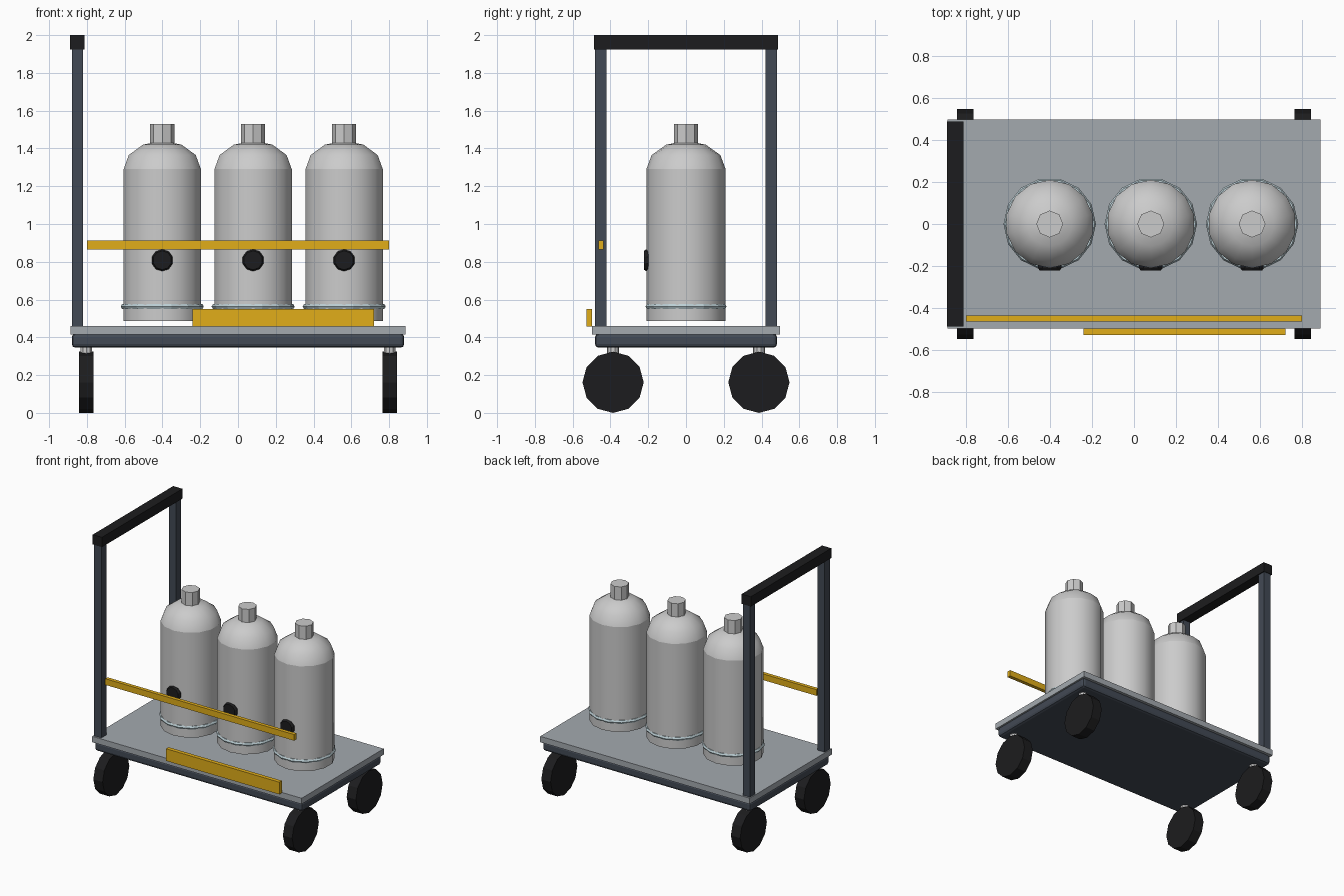
import bpy, bmesh
from math import sin, cos, pi

if "Cube" in bpy.data.objects:
    bpy.data.objects.remove(bpy.data.objects["Cube"])


def material(name, rgb):
    m = bpy.data.materials.new(name)
    m.diffuse_color = (*rgb, 1)
    m.use_nodes = True
    m.node_tree.nodes["Principled BSDF"].inputs["Base Color"].default_value = m.diffuse_color
    return m


STEEL = material("dark_steel", (0.055, 0.068, 0.09))
DECK = material("deck_grey", (0.37, 0.40, 0.43))
RUBBER = material("rubber", (0.012, 0.012, 0.013))
YELLOW = material("safety_yellow", (0.75, 0.42, 0.01))
BAND = material("pale_band", (0.5, 0.62, 0.66))


def finish(name, bm, mat=None, smooth=False):
    bmesh.ops.recalc_face_normals(bm, faces=bm.faces)
    me = bpy.data.meshes.new(name)
    bm.to_mesh(me)
    bm.free()
    ob = bpy.data.objects.new(name, me)
    bpy.context.collection.objects.link(ob)
    if mat:
        me.materials.append(mat)
    if smooth:
        bpy.ops.object.select_all(action='DESELECT')
        ob.select_set(True)
        bpy.context.view_layer.objects.active = ob
        bpy.ops.object.shade_smooth_by_angle(angle=0.6)
    return ob


def box(name, x, y, z, mat=None, bevel=0):
    """Box from (min, max) pairs."""
    bm = bmesh.new()
    bmesh.ops.create_cube(bm, size=1)
    for v in bm.verts:
        v.co = [r[0] + (c + 0.5) * (r[1] - r[0]) for c, r in zip(v.co, (x, y, z))]
    ob = finish(name, bm, mat)
    if bevel:
        m = ob.modifiers.new("bevel", 'BEVEL')
        m.width, m.segments = bevel, 2
    return ob


def lathe(name, profile, sides, loc, axis='Z', mat=None, smooth=False):
    """Revolve (radius, height) points, capping both ends."""
    bm = bmesh.new()
    rings = []
    for r, h in profile:
        ring = []
        for i in range(sides):
            a = 2 * pi * i / sides
            u, w = r * sin(a), r * cos(a)
            co = {'Z': (u, w, h), 'X': (h, u, w), 'Y': (u, h, w)}[axis]
            ring.append(bm.verts.new([p + q for p, q in zip(co, loc)]))
        rings.append(ring)
    for a, b in zip(rings, rings[1:]):
        for i in range(sides):
            j = (i + 1) % sides
            bm.faces.new((a[i], a[j], b[j], b[i]))
    bm.faces.new(rings[0])
    bm.faces.new(rings[-1])
    return finish(name, bm, mat, smooth)


def torus(name, major, minor, sides, tube, loc, mat):
    bm = bmesh.new()
    grid = [[bm.verts.new((loc[0] + (major + minor * cos(t)) * cos(a),
                           loc[1] + (major + minor * cos(t)) * sin(a),
                           loc[2] + minor * sin(t)))
             for t in (2 * pi * k / tube for k in range(tube))]
            for a in (2 * pi * i / sides for i in range(sides))]
    for i in range(sides):
        p, q = grid[i], grid[(i + 1) % sides]
        for k in range(tube):
            n = (k + 1) % tube
            bm.faces.new((p[k], q[k], q[n], p[n]))
    return finish(name, bm, mat)


# Cart platform
box("base_frame", (-0.88, 0.88), (-0.482, 0.482), (0.345, 0.42), STEEL, 0.02)
box("deck_plate", (-0.887, 0.887), (-0.497, 0.497), (0.415, 0.46), DECK)

# Wheels and stems
for sx in (-1, 1):
    for sy in (-1, 1):
        x, y = 0.803 * sx, 0.386 * sy
        lathe("wheel", [(0.162, -0.039), (0.162, 0.039)], 12, (x, y, 0.162), 'X', RUBBER)
        lathe("wheel_stem", [(0.032, 0.25), (0.032, 0.36)], 10, (x, y, 0))

# Push handle
for y in ((-0.483, -0.421), (0.421, 0.483)):
    box("handle_post", (-0.88, -0.82), y, (0.44, 1.94), STEEL)
box("handle_grip", (-0.89, -0.812), (-0.487, 0.487), (1.925, 2.0), RUBBER)

# Front rail and front plate
box("front_rail", (-0.80, 0.80), (-0.464, -0.436), (0.865, 0.912), YELLOW)
box("front_plate", (-0.24, 0.72), (-0.528, -0.497), (0.457, 0.55), YELLOW)

# Three gas bottles
for x in (-0.401, 0.08, 0.562):
    lathe("bottle_body", [(0.21, 0.487), (0.21, 1.29)], 14, (x, 0, 0), smooth=True)
    dome = [(0.21 * cos(a), 1.29 + 0.15 * sin(a)) for a in (0, pi / 6, pi / 3, 1.56)]
    lathe("bottle_shoulder", dome, 14, (x, 0, 0), smooth=True)
    lathe("bottle_neck", [(0.064, 1.40), (0.064, 1.53)], 8, (x, 0, 0))
    torus("bottle_band", 0.205, 0.015, 14, 6, (x, 0, 0.563), BAND)
    lathe("bottle_gauge", [(0.058, -0.19), (0.058, -0.21), (0.05, -0.222)], 10,
          (x, 0, 0.808), 'Y', RUBBER)
